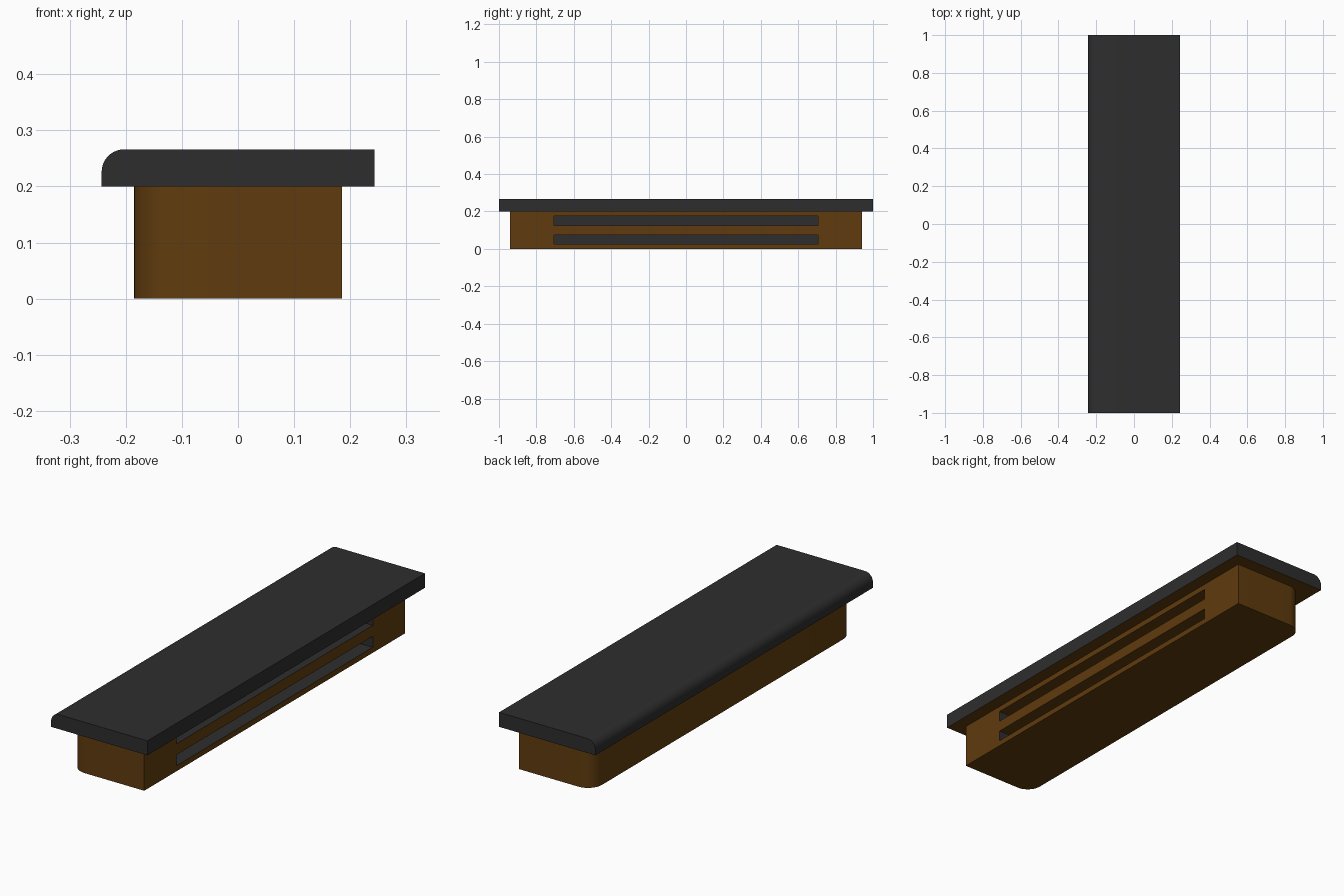
import bpy, bmesh
from math import radians
from mathutils import Matrix, Vector

if "Cube" in bpy.data.objects:
    bpy.data.objects.remove(bpy.data.objects["Cube"])


def material(name, colour):
    m = bpy.data.materials.new(name)
    m.diffuse_color = colour
    m.use_nodes = True
    m.node_tree.nodes["Principled BSDF"].inputs["Base Color"].default_value = m.diffuse_color
    return m


wood = material("brown_wood", (0.117, 0.045, 0.0044, 1))
dark = material("dark_grey", (0.027, 0.027, 0.027, 1))


def box(name, lo, hi, mats, is_rounded=None, radius=0.0):
    """Box between two corners; edges accepted by is_rounded get a fillet."""
    lo, hi = Vector(lo), Vector(hi)
    bm = bmesh.new()
    bmesh.ops.create_cube(bm, size=1, matrix=Matrix.Translation((lo + hi) / 2)
                          @ Matrix.Diagonal((*(hi - lo), 1)))
    if is_rounded:
        edges = [e for e in bm.edges if is_rounded(*(v.co for v in e.verts))]
        bmesh.ops.bevel(bm, geom=edges, offset=radius, segments=10,
                        profile=0.5, affect='EDGES')
    me = bpy.data.meshes.new(name)
    bm.to_mesh(me)
    bm.free()
    for m in mats:
        me.materials.append(m)
    ob = bpy.data.objects.new(name, me)
    bpy.context.collection.objects.link(ob)
    return ob


def smooth(ob):
    bpy.ops.object.select_all(action='DESELECT')
    ob.select_set(True)
    bpy.context.view_layer.objects.active = ob
    bpy.ops.object.shade_smooth_by_angle(angle=radians(30))


# Top slab, rounded along its upper left edge, brown underneath
top = box("top_slab", (-0.243, -1, 0.2), (0.243, 1, 0.266), [dark, wood],
          lambda a, b: min(a.z, b.z) > 0.25 and max(a.x, b.x) < 0, 0.04)
for p in top.data.polygons:
    p.material_index = int(p.normal.z < -0.9)
smooth(top)

# Base with the two left vertical corners rounded
base = box("base", (-0.185, -0.94, 0), (0.185, 0.94, 0.2), [wood, dark],
           lambda a, b: abs(a.z - b.z) > 0.1 and a.x < 0, 0.07)

# Two long slots recessed into the right side: dark inside, brown ceiling
DEPTH = 0.1
for i, z in enumerate((0.025, 0.125)):
    cutter = box(f"slot_cutter_{i + 1}", (0.185 - DEPTH, -0.707, z),
                 (0.25, 0.707, z + 0.05), [wood, dark])
    for p in cutter.data.polygons:
        p.material_index = int(p.normal.z < 0.9)
    cutter.hide_render = True
    cutter.hide_set(True)
    mod = base.modifiers.new(f"slot_{i + 1}", 'BOOLEAN')
    mod.operation = 'DIFFERENCE'
    mod.solver = 'EXACT'
    mod.object = cutter
smooth(base)
